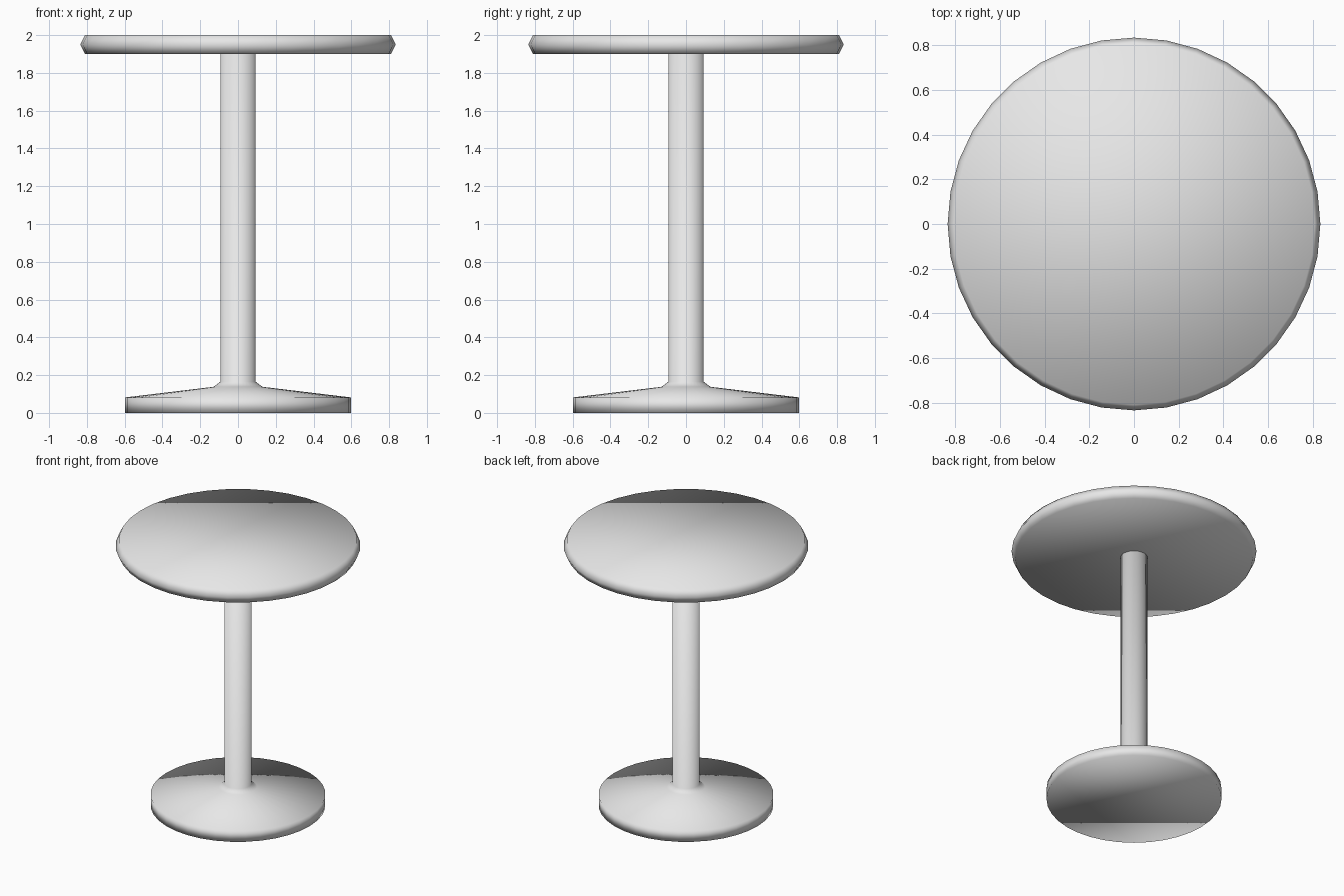
import bpy
import bmesh
from math import cos, sin, tau

SIDES = 36

old = bpy.data.objects.get("Cube")
if old:
    bpy.data.objects.remove(old, do_unlink=True)

grey = bpy.data.materials.new("light_grey")
grey.use_nodes = True
colour = (0.8, 0.8, 0.8, 1)
grey.diffuse_color = colour
grey.node_tree.nodes["Principled BSDF"].inputs["Base Color"].default_value = colour


def turned(name, profile):
    """Turn a (radius, height) profile around z and cap both ends."""
    bm = bmesh.new()
    rings = [[bm.verts.new((r * cos(tau * i / SIDES), r * sin(tau * i / SIDES), z))
              for i in range(SIDES)] for r, z in profile]
    for low, high in zip(rings, rings[1:]):
        for i in range(SIDES):
            j = (i + 1) % SIDES
            bm.faces.new((low[i], low[j], high[j], high[i]))
    bm.faces.new(rings[0][::-1])
    bm.faces.new(rings[-1])
    for face in bm.faces:
        face.smooth = True
    mesh = bpy.data.meshes.new(name)
    bm.to_mesh(mesh)
    bm.free()
    mesh.materials.append(grey)
    obj = bpy.data.objects.new(name, mesh)
    bpy.context.collection.objects.link(obj)
    return obj


# Round top with a pointed rim
turned("table_top", [(0.81, 1.9), (0.835, 1.95), (0.81, 2.0)])

# Shallow conical foot flowing into the column
turned("pedestal", [(0.597, 0), (0.597, 0.082), (0.13, 0.138),
                    (0.093, 0.165), (0.093, 1.9)])
